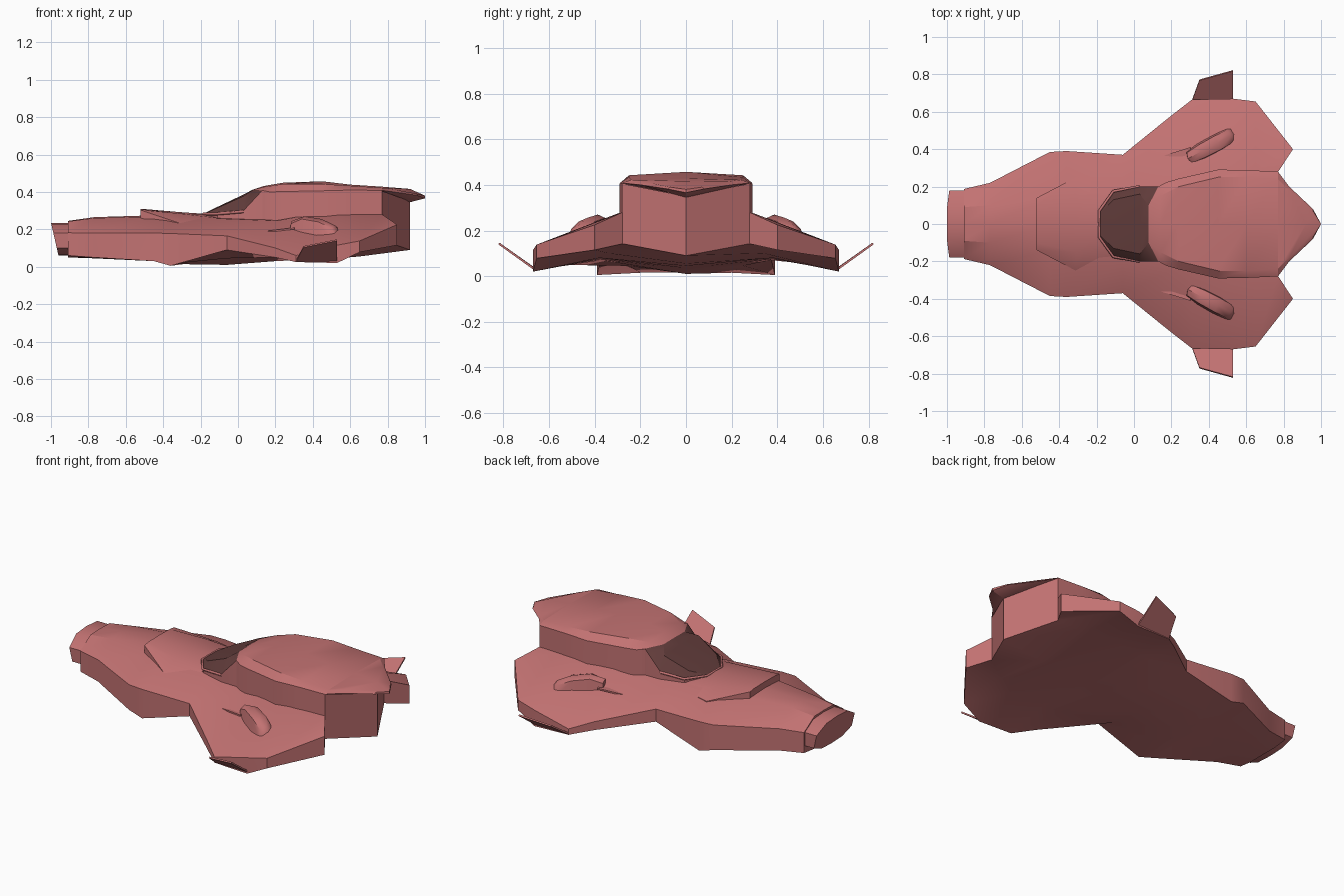
import bpy, bmesh, math
from mathutils import Matrix

cube = bpy.data.objects.get("Cube")
if cube:
    bpy.data.objects.remove(cube, do_unlink=True)


def make_material(name, color):
    mat = bpy.data.materials.new(name)
    mat.use_nodes = True
    mat.diffuse_color = color
    mat.node_tree.nodes["Principled BSDF"].inputs["Base Color"].default_value = color
    return mat


RED = make_material("dusty red", (0.54, 0.168, 0.168, 1))
DARK = make_material("dark maroon", (0.12, 0.045, 0.043, 1))


def finish(name, bm, angle=28):
    """Turn a bmesh into a named object, smooth below the given angle."""
    bmesh.ops.remove_doubles(bm, verts=bm.verts, dist=0.0005)
    bmesh.ops.recalc_face_normals(bm, faces=bm.faces)
    mesh = bpy.data.meshes.new(name)
    bm.to_mesh(mesh)
    bm.free()
    mesh.materials.append(RED)
    obj = bpy.data.objects.new(name, mesh)
    bpy.context.collection.objects.link(obj)
    bpy.ops.object.select_all(action='DESELECT')
    obj.select_set(True)
    bpy.context.view_layer.objects.active = obj
    bpy.ops.object.shade_smooth_by_angle(angle=math.radians(angle))
    return obj


def section(xs, *yz):
    """Half outline from top centre to bottom centre, mirrored into a ring.
    xs gives x at the centre line, then further outboard."""
    xs = xs if isinstance(xs, tuple) else (xs,)
    count = len(yz)
    half = []
    for i, (y, z) in enumerate(yz):
        depth = min(i, count - 1 - i, len(xs) - 1)
        half.append((xs[depth], y, z))
    return half + [(x, -y, z) for x, y, z in half[-2:0:-1]]


def loft(name, rings, matrix=None, angle=28):
    bm = bmesh.new()
    rows = [[bm.verts.new(p) for p in ring] for ring in rings]
    n = len(rows[0])
    h = n // 2 + 1
    for a, b in zip(rows, rows[1:]):
        for i in range(n):
            j = (i + 1) % n
            bm.faces.new((a[i], a[j], b[j], b[i]))
    # End caps made of strips joining the top and bottom halves
    for row in (rows[0], rows[-1]):
        for i in range(h // 2 - 1):
            strip = (i, i + 1, h - 2 - i, h - 1 - i)
            for side in (1, -1):
                bm.faces.new([row[(side * k) % n] for k in strip])
    if matrix:
        bmesh.ops.transform(bm, matrix=matrix, verts=bm.verts)
    return finish(name, bm, angle)


def plate(name, points, thickness):
    """Thin flat-shaded plate."""
    bm = bmesh.new()
    bm.faces.new([bm.verts.new(p) for p in points])
    obj = finish(name, bm)
    obj.data.shade_flat()
    solid = obj.modifiers.new("thickness", 'SOLIDIFY')
    solid.thickness = thickness
    solid.offset = 0


def hull_section(xs, top, shoulder, edge, low, belly, keel):
    return section(xs, (0, top), shoulder, edge, (edge[0], low), belly, (0, keel))


# Hull with swept wings and a V-shaped stern
loft("hull", [
    hull_section(-.91, .245, (.09, .242), (.187, .182), .06, (.1, .05), .05),
    hull_section(-.77, .265, (.1, .26), (.22, .18), .05, (.1, .045), .045),
    hull_section(-.45, .275, (.14, .268), (.385, .18), .03, (.2, .03), .03),
    hull_section(-.36, .278, (.15, .27), (.39, .178), .005, (.2, .015), .015),
    hull_section(-.06, .28, (.2, .255), (.37, .165), .09, (.25, .045), .01),
    hull_section(.2, .28, (.25, .245), (.58, .1), .05, (.37, .07), .03),
    hull_section(.31, .28, (.27, .265), (.665, .06), .025, (.38, .075), .035),
    hull_section(.53, .28, (.285, .278), (.67, .115), .02, (.38, .08), .045),
    hull_section(.65, .28, (.285, .28), (.655, .138), .078, (.34, .1), .055),
    hull_section((.92, .77, .85), .28, (.278, .28), (.4, .225), .115, (.278, .142), .09),
])

# Nose plug, raked back towards the bottom
outline = [(0, .235), (.1, .228), (.18, .18), (.178, .1), (.1, .066), (0, .06)]
rear = section(-.9, *outline)
front = [(-1 + .23 * (.235 - z), y, z) for x, y, z in rear]
loft("nose_plug", [front, rear], angle=50)

# Raised deck in front of the windshield
loft("foredeck", [
    hull_section(-.52, .31, (.1, .308), (.14, .303), .25, (.1, .22), .2),
    hull_section(-.31, .292, (.15, .284), (.25, .232), .225, (.1, .22), .2),
    hull_section(-.12, .279, (.17, .262), (.2, .235), .225, (.1, .22), .2),
])


# Cabin with sloped windshield, its walls running down into the hull
def cabin_section(xs, top, crest, rim):
    return hull_section(xs, top, crest, rim, .22, (.05, .22), .22)


cabin = loft("cabin", [
    cabin_section(-.18, .285, (.06, .285), (.075, .28)),
    cabin_section(-.11, .32, (.13, .315), (.17, .282)),
    cabin_section(.03, .386, (.16, .378), (.2, .3)),
    cabin_section((.078, .078, .13), .412, (.1, .411), (.2, .408)),
    cabin_section((.14, .14, .17), .432, (.15, .427), (.222, .4)),
    cabin_section(.24, .449, (.2, .442), (.243, .402)),
    cabin_section(.45, .457, (.25, .442), (.291, .406)),
    cabin_section(.6, .439, (.25, .433), (.288, .41)),
    cabin_section(.77, .428, (.24, .422), (.28, .408)),
])
cabin.data.materials.append(DARK)
for face in cabin.data.polygons:
    if face.center.x < .1 and face.normal.z > .1:
        face.material_index = 1

# V-shaped stern wall below the tail overhang
loft("stern_wall", [
    section(.6, (0, .34), (.275, .4), (.275, .26), (0, .26)),
    section((.92, .77), (0, .35), (.278, .405), (.278, .26), (0, .26)),
], angle=15)

# Overhanging tail of the cabin roof
loft("tail_overhang", [
    section(.77, (0, .428), (.24, .422), (.28, .408), (0, .35)),
    section((.92, .83), (0, .416), (.18, .414), (.2, .4), (0, .345)),
    section((1, .957), (0, .38), (.07, .39), (.08, .382), (0, .366)),
])

# Thin lip around the foot of the windshield
curve = bpy.data.curves.new("windshield_lip", 'CURVE')
curve.dimensions = '3D'
curve.bevel_depth = .008
curve.bevel_resolution = 0
lip = [(.03, .2, .295), (-.11, .175, .283), (-.185, .07, .282)]
lip += [(x, -y, z) for x, y, z in reversed(lip)]
spline = curve.splines.new('POLY')
spline.points.add(len(lip) - 1)
for point, co in zip(spline.points, lip):
    point.co = (*co, 1)
curve.materials.append(RED)
bpy.context.collection.objects.link(bpy.data.objects.new("windshield_lip", curve))


# Wing intakes and upturned fins, one of each per side
def hood_section(xs, top, width, base):
    return section(xs, (0, top), (width * .75, top - .015), (width, base), (0, base))


place = Matrix.Translation((.27, .34, 0)) @ Matrix.Rotation(math.radians(28), 4, 'Z')
for side, name in ((1, "left"), (-1, "right")):
    flip = Matrix.Diagonal((1, side, 1, 1))
    loft(name + "_intake", [
        hood_section((.02, .03), .245, .04, .17),
        hood_section(.1, .27, .05, .16),
        hood_section(.2, .255, .053, .15),
        hood_section(.28, .222, .048, .15),
        hood_section(.31, .18, .035, .15),
    ], flip @ place, angle=50)
    plate(name + "_intake_splitter",
          [(.14, side * .36, .185), (.3, side * .41, .205),
           (.31, side * .36, .205)], .009)
    plate(name + "_fin",
          [(.31, side * .66, .03), (.53, side * .66, .028),
           (.53, side * .82, .143), (.35, side * .77, .107)], .009)
